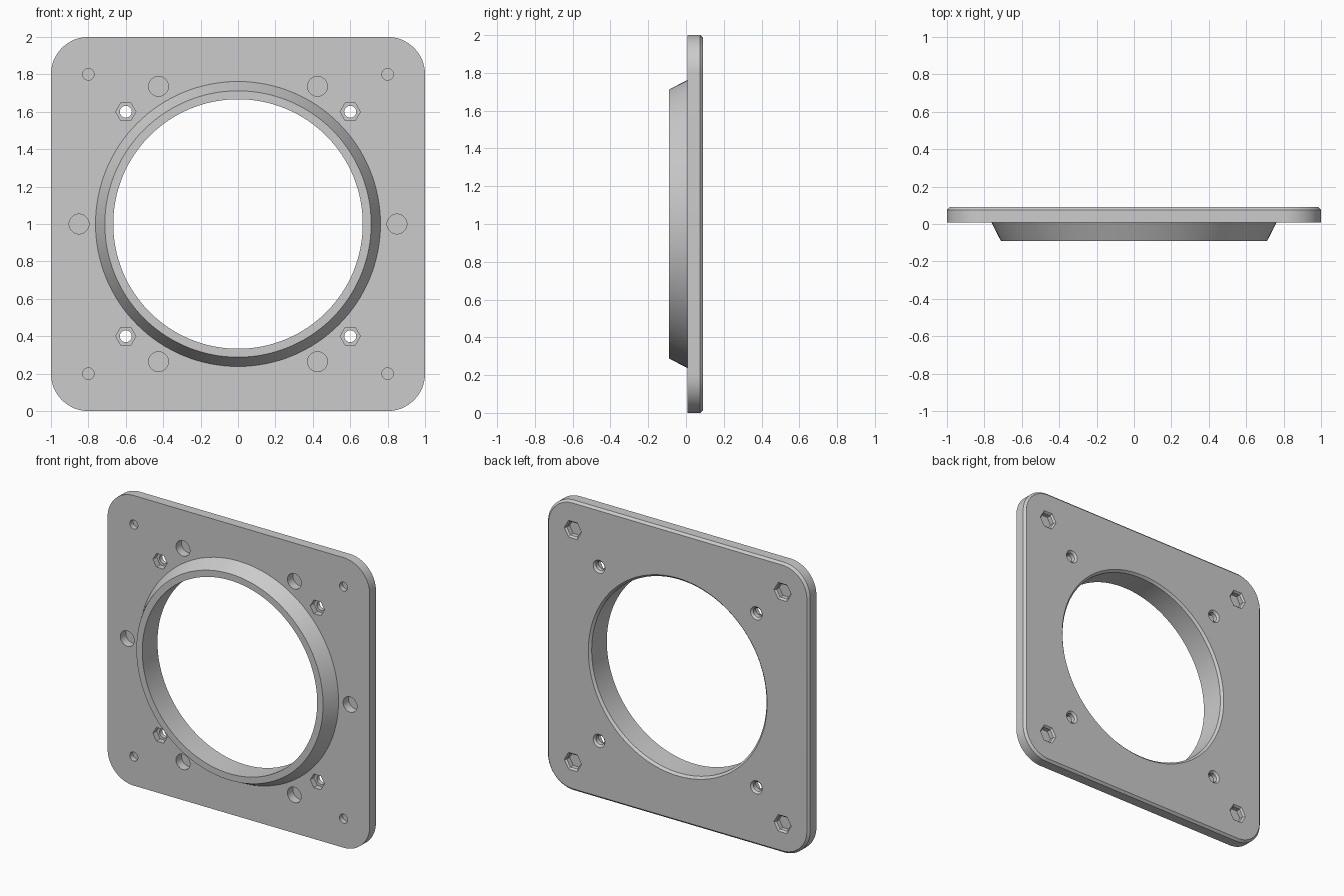
import bpy, bmesh, math

if "Cube" in bpy.data.objects:
    bpy.data.objects.remove(bpy.data.objects["Cube"])

FRONT, PLATE, BACK = -0.09, 0.007, 0.09   # depths of collar rim, plate face, plate back
CHAMFER = 0.015

grey = bpy.data.materials.new("plain_grey")
grey.use_nodes = True
grey.diffuse_color = (0.6, 0.6, 0.6, 1)
grey.node_tree.nodes["Principled BSDF"].inputs["Base Color"].default_value = (0.6, 0.6, 0.6, 1)


def circle(r, sides, cx=0, cz=0):
    return [(cx + r * math.cos(a), cz + r * math.sin(a))
            for a in (2 * math.pi * i / sides for i in range(sides))]


def rounded_square(half, radius, steps=16):
    points = []
    c = half - radius
    for q, (sx, sz) in enumerate([(1, 1), (-1, 1), (-1, -1), (1, -1)]):
        for i in range(steps + 1):
            a = math.pi / 2 * (q + i / steps)
            points.append((sx * c + radius * math.cos(a), sz * c + radius * math.sin(a)))
    return points


def loft(bm, sections):
    """Closed solid through outlines placed at increasing depths."""
    rings = [[bm.verts.new((x, y, z + 1)) for x, z in pts] for pts, y in sections]
    faces = [bm.faces.new(rings[0]), bm.faces.new(rings[-1][::-1])]
    for a, b in zip(rings, rings[1:]):
        for i in range(len(a)):
            j = (i + 1) % len(a)
            faces.append(bm.faces.new((a[i], b[i], b[j], a[j])))
    bmesh.ops.recalc_face_normals(bm, faces=faces)


def make_object(name, bm):
    mesh = bpy.data.meshes.new(name)
    bm.to_mesh(mesh)
    bm.free()
    mesh.materials.append(grey)
    ob = bpy.data.objects.new(name, mesh)
    bpy.context.collection.objects.link(ob)
    return ob


def combine(target, tool, operation):
    mod = target.modifiers.new(operation.lower(), 'BOOLEAN')
    mod.object, mod.operation, mod.solver = tool, operation, 'EXACT'
    bpy.context.view_layer.objects.active = target
    bpy.ops.object.modifier_apply(modifier=mod.name)
    bpy.data.objects.remove(tool)


# Square plate with rounded corners and a chamfered back edge
bm = bmesh.new()
loft(bm, [(rounded_square(1, 0.2), PLATE),
          (rounded_square(1, 0.2), BACK - CHAMFER),
          (rounded_square(1 - CHAMFER, 0.2 - CHAMFER), BACK)])
plate = make_object("mounting_plate", bm)

# Tapered collar on the front
bm = bmesh.new()
loft(bm, [(circle(0.712, 128), FRONT), (circle(0.762, 128), PLATE),
          (circle(0.762, 128), PLATE + 0.03)])
combine(plate, make_object("collar", bm), 'UNION')

bm = bmesh.new()
# Central bore, chamfered at the back
loft(bm, [(circle(0.667, 128), FRONT - 0.1), (circle(0.667, 128), BACK - CHAMFER),
          (circle(0.667 + CHAMFER, 128), BACK), (circle(0.667 + CHAMFER, 128), BACK + 0.1)])

for sx in (-1, 1):
    for sz in (-1, 1):
        # Inner through holes: nut pocket in front, countersink at the back
        x, z = 0.6 * sx, 0.6 * sz
        loft(bm, [(circle(0.054, 6, x, z), PLATE - 0.05), (circle(0.054, 6, x, z), PLATE + 0.04)])
        loft(bm, [(circle(0.032, 24, x, z), PLATE + 0.03), (circle(0.032, 24, x, z), BACK - 0.013),
                  (circle(0.045, 24, x, z), BACK), (circle(0.045, 24, x, z), BACK + 0.05)])
        # Corner holes: blind bore in front, flared nut pocket at the back
        x, z = 0.8 * sx, 0.8 * sz
        loft(bm, [(circle(0.031, 24, x, z), PLATE - 0.05), (circle(0.031, 24, x, z), PLATE + 0.035)])
        loft(bm, [(circle(0.054, 6, x, z), BACK - 0.042), (circle(0.054, 6, x, z), BACK - 0.012),
                  (circle(0.066, 6, x, z), BACK), (circle(0.066, 6, x, z), BACK + 0.05)])

# Six blind round pockets around the collar
for x, z in circle(0.85, 6):
    loft(bm, [(circle(0.053, 32, x, z), PLATE - 0.05), (circle(0.053, 32, x, z), PLATE + 0.06)])

cutter = make_object("hole_cutter", bm)
mod = plate.modifiers.new("holes", 'BOOLEAN')
mod.object, mod.operation, mod.solver, mod.use_self = cutter, 'DIFFERENCE', 'EXACT', True
bpy.context.view_layer.objects.active = plate
bpy.ops.object.modifier_apply(modifier=mod.name)
bpy.data.objects.remove(cutter)

# Smooth round walls, crisp edges
bpy.ops.object.select_all(action='DESELECT')
plate.select_set(True)
bpy.ops.object.shade_smooth_by_angle(angle=math.radians(20))
